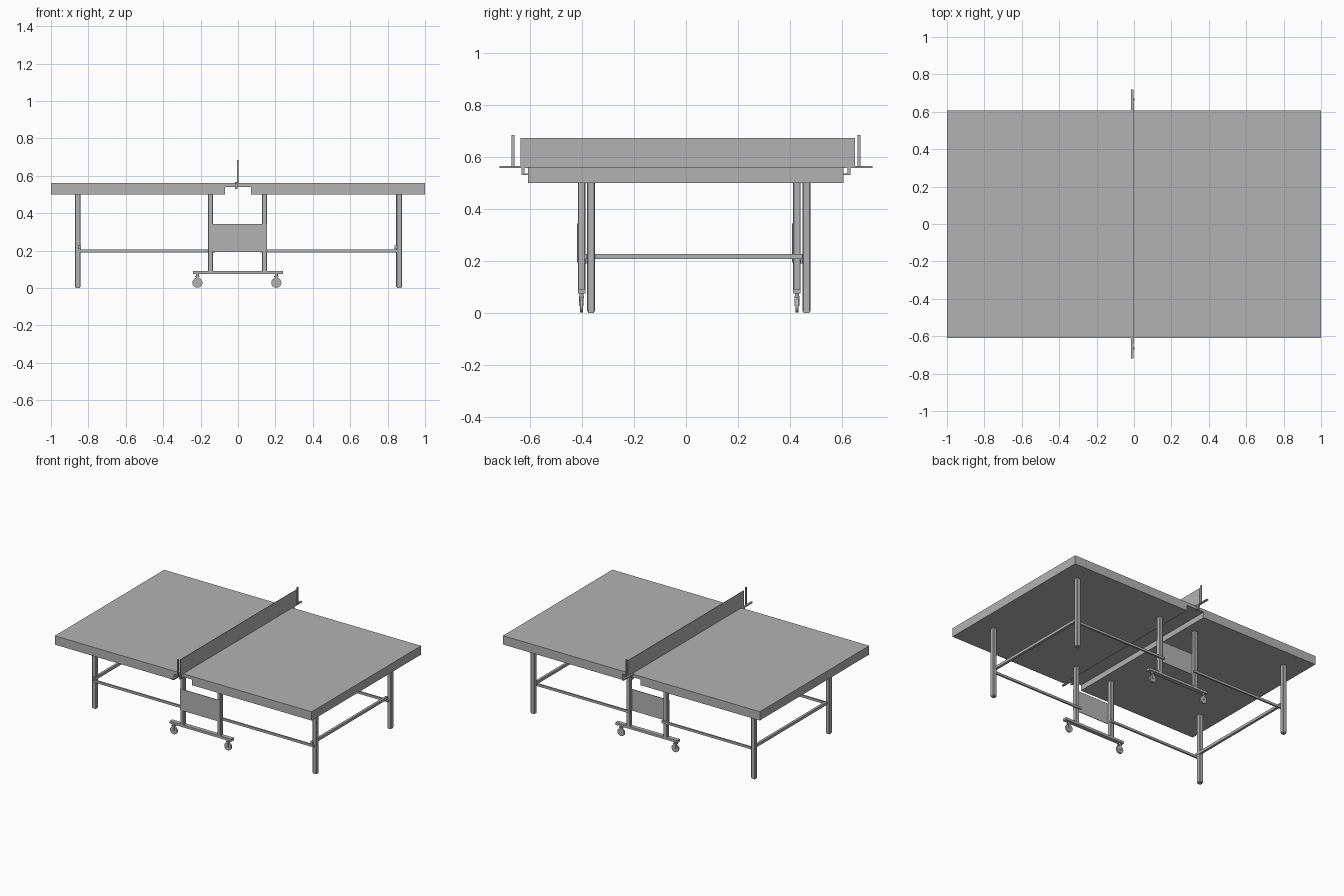
import bpy, bmesh, math
from mathutils import Matrix

cube = bpy.data.objects.get("Cube")
if cube:
    bpy.data.objects.remove(cube, do_unlink=True)

grey = bpy.data.materials.new("plain_grey")
grey.use_nodes = True
GREY = (0.45, 0.45, 0.45, 1)
grey.diffuse_color = GREY
grey.node_tree.nodes["Principled BSDF"].inputs["Base Color"].default_value = GREY


def finish(name, bm):
    bmesh.ops.recalc_face_normals(bm, faces=bm.faces)
    mesh = bpy.data.meshes.new(name)
    bm.to_mesh(mesh)
    bm.free()
    mesh.materials.append(grey)
    obj = bpy.data.objects.new(name, mesh)
    bpy.context.collection.objects.link(obj)
    return obj


def box(name, x, y, z, bevel=0):
    """Box from (min, max) ranges on each axis."""
    bm = bmesh.new()
    bmesh.ops.create_cube(bm, size=1)
    for v in bm.verts:
        for i, (lo, hi) in enumerate((x, y, z)):
            v.co[i] = lo if v.co[i] < 0 else hi
    if bevel:
        upright = [e for e in bm.edges if abs(e.verts[0].co.z - e.verts[1].co.z) > 0.01]
        bmesh.ops.bevel(bm, geom=upright, offset=bevel, segments=1, affect='EDGES')
    return finish(name, bm)


def extrude_y(name, profile, y0, y1):
    """Extrude an outline drawn in x and z along y."""
    bm = bmesh.new()
    face = bm.faces.new([bm.verts.new((x, y0, z)) for x, z in profile])
    result = bmesh.ops.extrude_face_region(bm, geom=[face])
    verts = [g for g in result["geom"] if isinstance(g, bmesh.types.BMVert)]
    bmesh.ops.translate(bm, verts=verts, vec=(0, y1 - y0, 0))
    return finish(name, bm)


def cylinder(name, centre, radius, depth, axis="Z", sides=16):
    bm = bmesh.new()
    turn = Matrix.Rotation(math.pi / 2, 4, 'X') if axis == "Y" else Matrix()
    bmesh.ops.create_cone(bm, cap_ends=True, segments=sides, radius1=radius,
                          radius2=radius, depth=depth,
                          matrix=Matrix.Translation(centre) @ turn)
    return finish(name, bm)


# Thick top with a channel across the middle of the underside
TOP, UNDER = 0.562, 0.5
extrude_y("table_top", [(-1, TOP), (-1, UNDER), (-0.07, UNDER), (-0.07, 0.54),
                        (0.07, 0.54), (0.07, UNDER), (1, UNDER), (1, TOP)], -0.609, 0.607)

# Net, its end posts and the clamps on the table edge
box("net", (-0.004, -0.001), (-0.638, 0.65), (TOP, 0.673))
for side, s in (("front", -1), ("back", 1)):
    def span(a, b):
        return tuple(sorted((s * a, s * b)))
    box(side + "_net_post", (-0.005, 0.003), span(0.66, 0.671), (TOP, 0.685))
    box(side + "_clamp_arm", (-0.016, -0.003), span(0.6, 0.718), (0.558, 0.566))
    box(side + "_clamp_drop", (-0.016, -0.003), span(0.622, 0.634), (0.53, TOP))
    box(side + "_clamp_jaw", (-0.016, -0.003), span(0.6, 0.63), (0.53, 0.537))

# Each long side: outer legs, wheeled centre frame, panel and stretchers
for side, leg_y, frame_y, rail_y in (("front", -0.366, -0.402, -0.383),
                                     ("back", 0.464, 0.427, 0.446)):
    def around(c, half):
        return (c - half, c + half)
    for hand, leg_x, frame_x, wheel_x in (("right", -0.856, -0.146, -0.217),
                                          ("left", 0.861, 0.142, 0.205)):
        tag = f"{side}_{hand}_"
        box(tag + "leg", around(leg_x, 0.015), around(leg_y, 0.015), (0.006, UNDER), 0.003)
        box(tag + "foot", around(leg_x, 0.012), around(leg_y, 0.012), (0, 0.006))
        box(tag + "frame_leg", around(frame_x, 0.0135), around(frame_y, 0.0145),
            (0.09, UNDER), 0.003)
        box(tag + "stretcher", sorted((leg_x, frame_x * 0.85)), around(rail_y, 0.006),
            (0.19, 0.206))

        # Caster with a swivel stem, fork and wheel
        cylinder(tag + "caster_stem", (wheel_x, frame_y, 0.068), 0.008, 0.02)
        box(tag + "fork_crown", around(wheel_x, 0.012), around(frame_y, 0.009), (0.058, 0.064))
        for plate, d in (("inner", -0.008), ("outer", 0.008)):
            box(f"{tag}{plate}_fork_plate", around(wheel_x, 0.007),
                around(frame_y + d, 0.0015), (0.026, 0.062))
        wheel = cylinder(tag + "wheel", (wheel_x, frame_y, 0.028), 0.027, 0.011, "Y")
        wheel.data.shade_smooth()
        wheel.data.set_sharp_from_angle(angle=math.radians(40))

    box(side + "_wheel_bar", (-0.241, 0.241), around(frame_y, 0.0145), (0.075, 0.092))
    box(side + "_panel", (-0.159, 0.155), around(frame_y - 0.0165, 0.002), (0.193, 0.343))

# Cross rails joining the front and back legs
for hand, x0 in (("right", -0.856), ("left", 0.837)):
    box(hand + "_cross_rail", (x0, x0 + 0.017), (-0.39, 0.45), (0.208, 0.227))
